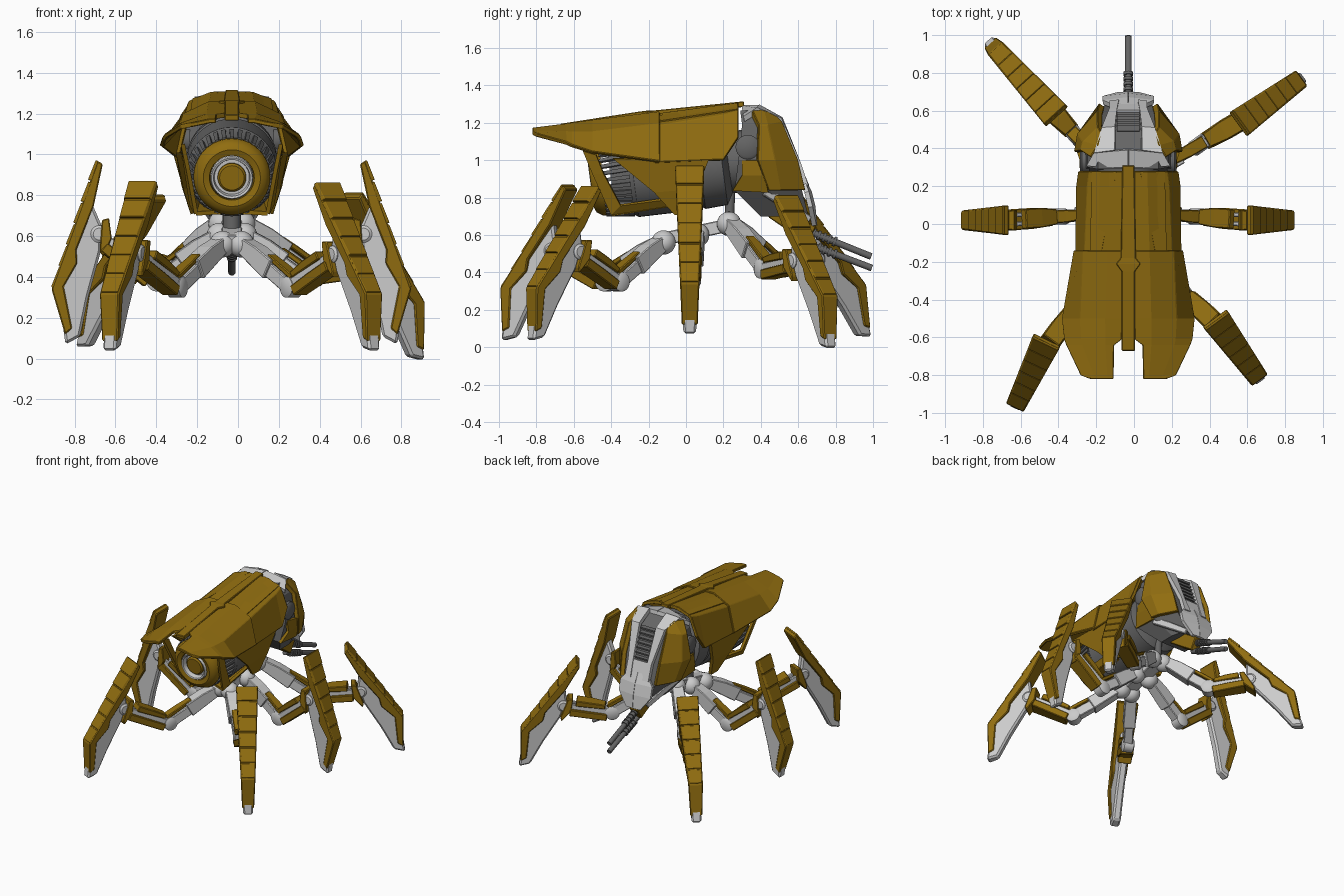
import bpy
import bmesh
from math import sin, cos, pi, radians
from mathutils import Vector as V, Matrix

if "Cube" in bpy.data.objects:
    bpy.data.objects.remove(bpy.data.objects["Cube"])

X0 = -0.03                       # centre line of the body
BODY = Matrix.Translation((X0, 0, 0))


def material(name, rgb):
    m = bpy.data.materials.new(name)
    m.diffuse_color = (*rgb, 1)
    m.use_nodes = True
    m.node_tree.nodes["Principled BSDF"].inputs["Base Color"].default_value = m.diffuse_color
    return m


GOLD = material("gold", (0.28, 0.152, 0.005))
DARK = material("dark_metal", (0.13, 0.13, 0.13))
PALE = None


def mk(name, verts, faces, mat=PALE, M=BODY, thick=0, mirror=False, bevel=0, smooth=False):
    me = bpy.data.meshes.new(name)
    me.from_pydata([tuple(v) for v in verts], [], faces)
    bm = bmesh.new()
    bm.from_mesh(me)
    bmesh.ops.recalc_face_normals(bm, faces=bm.faces)
    bm.to_mesh(me)
    bm.free()
    if mat:
        me.materials.append(mat)
    o = bpy.data.objects.new(name, me)
    bpy.context.collection.objects.link(o)
    o.matrix_world = M
    if thick:
        s = o.modifiers.new("thickness", 'SOLIDIFY')
        s.thickness, s.offset = thick, 0
    if mirror:
        o.modifiers.new("mirror", 'MIRROR')
    if bevel:
        b = o.modifiers.new("bevel", 'BEVEL')
        b.width, b.segments = bevel, 1
    if smooth:
        for other in bpy.context.selected_objects:
            other.select_set(False)
        o.select_set(True)
        bpy.context.view_layer.objects.active = o
        bpy.ops.object.shade_smooth_by_angle(angle=radians(35))
    return o


def slab(name, pts, mat, M, bevel=0.005):
    """Profile of (x, half width, z), symmetric across local y."""
    n = len(pts)
    verts = [(x, -w, z) for x, w, z in pts] + [(x, w, z) for x, w, z in pts]
    faces = [list(range(n)), list(range(n, 2 * n))]
    faces += [(i, (i + 1) % n, n + (i + 1) % n, n + i) for i in range(n)]
    return mk(name, verts, faces, mat, M, bevel=bevel)


def frame(a, b):
    d = (V(b) - V(a)).normalized()
    up = V((0, 0, 1)) if abs(d.z) < 0.98 else V((0, 1, 0))
    side = up.cross(d).normalized()
    m = Matrix((d, side, d.cross(side))).transposed().to_4x4()
    m.translation = a
    return m, (V(b) - V(a)).length


def beam(name, a, b, w, h, w2, h2, mat=PALE, lift=0, start=0, M=Matrix()):
    F, L = frame(a, b)
    s = start * L
    pts = [(s, w, lift - h), (s, w, lift + h), ((s + L) / 2, max(w, w2), lift + max(h, h2)),
           (L, w2, lift + h2), (L, w2, lift - h2)]
    return slab(name, pts, mat, M @ F)


def lathe(name, prof, a, b, mat=PALE, n=32, M=Matrix()):
    """Profile of (distance along axis, radius)."""
    F, _ = frame(a, b)
    verts = [(h, r * cos(2 * pi * k / n), r * sin(2 * pi * k / n)) for h, r in prof for k in range(n)]
    faces = [(i * n + k, i * n + (k + 1) % n, (i + 1) * n + (k + 1) % n, (i + 1) * n + k)
             for i in range(len(prof) - 1) for k in range(n)]
    faces += [list(range(n)), list(range(len(verts) - n, len(verts)))]
    return mk(name, verts, faces, mat, M @ F, smooth=True)


def ball(name, c, r):
    prof = [(-r * cos(pi * i / 12), max(r * sin(pi * i / 12), 0.001)) for i in range(13)]
    return lathe(name, prof, c, V(c) + V((0, 0, 1)), n=24)


def sheet(name, rows, mat, thick=0.02, mirror=True, bevel=0.0):
    m = len(rows[0])
    faces = [(i * m + j, i * m + j + 1, (i + 1) * m + j + 1, (i + 1) * m + j)
             for i in range(len(rows) - 1) for j in range(m - 1)]
    return mk(name, [p for r in rows for p in r], faces, mat, thick=thick, mirror=mirror, bevel=bevel)


# Back armour: front and tail shells, centre spine
def shell(name, secs, thick):
    rows = [[(x, y, z) for x, z in ((a, tz), (tw, tz), (sw, sz), (bw, bz))]
            for y, a, tw, tz, sw, sz, bw, bz in secs]
    sheet(name, rows, GOLD, thick, bevel=0.004)


shell("front_shell", [(0.28, .03, .10, 1.295, .20, 1.255, .255, 1.12), (0.20, .03, .10, 1.285, .21, 1.235, .265, 1.0),
                      (-.17, .03, .11, 1.235, .225, 1.175, .27, .985)], 0.025)
shell("tail_shell", [(-.14, .03, .11, 1.25, .235, 1.19, .28, .99), (-.5, .03, .12, 1.205, .25, 1.145, .345, 1.04),
                     (-.61, .035, .12, 1.19, .245, 1.145, .335, 1.075), (-.64, .075, .12, 1.185, .24, 1.145, .325, 1.09),
                     (-.80, .078, .11, 1.165, .18, 1.15, .25, 1.135), (-.82, .078, .11, 1.163, .17, 1.15, .2, 1.145)], 0.022)
sheet("spine", [[(0, y, z), (w, y, z)] for y, w, z in
                ((.31, .032, 1.30), (-.18, .04, 1.25), (-.21, .065, 1.25), (-.25, .035, 1.245), (-.67, .035, 1.18))],
      GOLD, 0.03, bevel=0.004)
sheet("shell_ridge", [[(.06, .28, 1.30), (.19, .28, 1.265)], [(.14, -.15, 1.23), (.20, -.15, 1.20)]], GOLD, 0.02)

# Side and keel panels
sheet("side_panel", [[(.262, -.39, 1.01), (.262, .12, 1.0)], [(.225, -.17, .83), (.235, .06, .85)],
                     [(.19, -.06, .71), (.19, .02, .71)]], GOLD, 0.025)
sheet("keel_panel", [[(.24, -.55, 1.05), (.24, -.48, 1.03)], [(.215, -.5, .93), (.225, -.44, .93)],
                     [(.175, -.40, .71), (.2, -.35, .76)], [(.16, -.06, .765), (.19, -.06, .80)]], GOLD, 0.02)
sheet("belly_plate", [[(.0, -.34, .72), (.175, -.40, .71)], [(.0, -.06, .76), (.17, -.06, .765)]], GOLD, 0.02)

# Engine drum with ribbed nozzle
A, B = (0, -.5, .885), (0, .24, .985)
lathe("drum", [(.10, .15), (.10, .185), (.2, .205), (.22, .22), (.5, .225), (.52, .21), (.56, .21), (.58, .225),
               (.7, .22), (.74, .15)], A, B, DARK, 40, BODY)
lathe("nozzle_ring", [(.06, .105), (.0, .11), (-.01, .14), (.0, .165), (.035, .188), (.06, .188), (.06, .1)],
      A, B, GOLD, 40, BODY)
lathe("nozzle_lip", [(.03, .085), (-.008, .09), (-.012, .1), (.0, .105), (.04, .105)], A, B, PALE, 40, BODY)
lathe("nozzle_core", [(.0, .06), (.01, .07), (.06, .07)], A, B, GOLD, 32, BODY)
F, _ = frame(A, B)
for k in range(32):
    R = BODY @ F @ Matrix.Rotation(2 * pi * k / 32, 4, 'X')
    slab("nozzle_rib", [(.05, .009, .18), (.05, .009, .195), (.2, .011, .215), (.2, .011, .19)], DARK, R, 0)

# Head: core, cheeks, face plate, vent, chin
secs = [(1.265, .29, .34, .39, .16, .10), (1.19, .30, .40, .495, .215, .15), (1.0, .28, .42, .57, .245, .16),
        (.84, .26, .45, .62, .21, .14), (.70, .40, .52, .655, .11, .08)]
verts, faces = [], []
for z, yb, ym, yf, w, f in secs:
    verts += [(x, y, z) for x, y in ((-w, yb), (-w, ym), (-f, yf), (f, yf), (w, ym), (w, yb))]
for i in range(4):
    faces += [(i * 6 + k, i * 6 + (k + 1) % 6, i * 6 + 6 + (k + 1) % 6, i * 6 + 6 + k) for k in range(6)]
mk("head_core", verts, faces + [range(6), range(24, 30)], DARK)
sheet("cheek", [[(.19, .35, 1.255), (.24, .385, 1.18), (.27, .38, 1.0), (.225, .44, .84)],
                [(.15, .41, 1.26), (.23, .43, 1.18), (.255, .47, 1.0), (.21, .5, .84)],
                [(.13, .47, 1.23), (.15, .505, 1.2), (.15, .59, 1.0), (.14, .63, .84)]], GOLD, 0.035, bevel=0.004)
sheet("temple", [[(.235, .30, 1.0), (.25, .30, .92), (.215, .25, .84)],
                 [(.265, .39, 1.0), (.245, .42, .92), (.22, .44, .83)]], GOLD, 0.02)
sheet("face_side", [[(.07, .385, 1.285), (.18, .37, 1.27)], [(.07, .505, 1.22), (.14, .50, 1.215)],
                    [(.06, .595, .98), (.10, .60, .98)], [(.05, .645, .86), (.10, .64, .86)]], PALE, 0.03)
sheet("face_crown", [[(0, .30, 1.28), (.22, .31, 1.22)], [(0, .395, 1.28), (.18, .38, 1.265)]], PALE, 0.03)
sheet("face_lower", [[(0, .59, .98), (.07, .59, .98)], [(0, .635, .86), (.06, .635, .86)]], PALE, 0.03)
for i in range(7):
    t = i / 6
    sheet("vent_slat", [[(0, .49 + .08 * t, 1.2 - .2 * t), (.06, .49 + .08 * t, 1.2 - .2 * t)],
                        [(0, .52 + .07 * t, 1.195 - .2 * t), (.06, .52 + .07 * t, 1.195 - .2 * t)]], DARK, 0.014)
sheet("chin_plate", [[(0, .625, .90), (.075, .62, .90)], [(0, .66, .83), (.135, .645, .83)],
                     [(0, .68, .75), (.135, .665, .75)], [(0, .69, .65), (.06, .685, .65)]], PALE, 0.025)
for s in (-1, 1):
    beam("jaw_strut", (s * .19, .42, .835), (s * .09, .66, .68), .02, .025, .012, .02, PALE, M=BODY)
    lathe("head_pivot", [(-.02, .065), (.02, .065), (.03, .05)], (s * .225, .33, 1.07), (s * .3, .33, 1.07), DARK, 24, BODY)
lathe("neck", [(0, .16), (.16, .17)], (0, .18, .98), (0, .36, 1.0), DARK, 24, BODY)

# Twin gun under the chin
beam("gun_mount", (0, .46, .73), (0, .67, .60), .06, .04, .035, .05, GOLD, M=BODY)
for z1, z2 in ((.635, .485), (.565, .425)):
    a, b = (0, .62, z1), (0, .99, z2)
    lathe("gun_barrel", [(0, .018), (.4, .018)], a, b, DARK, 16, BODY)
    for k in range(5):
        h = .06 + .03 * k
        lathe("gun_ring", [(h, .016), (h, .026), (h + .016, .026), (h + .016, .016)], a, b, DARK, 16, BODY)

# Chassis under the drum
beam("hub_beam", (0, -.16, .57), (0, .26, .66), .05, .035, .05, .035, PALE, M=BODY)
lathe("hub_post", [(0, .045), (.2, .045)], (0, .03, .59), (0, .03, .8), DARK, 20, BODY)
lathe("front_post", [(0, .025), (.2, .025)], (0, .23, .66), (0, .24, .86), DARK, 16, BODY)


# Legs: hip ball, thigh, elbow, forearm, knee, shin and shingled plate
def leg(tag, bend, direction, tilt, hip, elbow_z):
    u = V((*direction, 0)).normalized()
    up, t = V((0, 0, 1)), radians(tilt)
    ax, az = u * cos(t) + up * sin(t), up * cos(t) - u * sin(t)
    side = up.cross(u)
    M = Matrix((ax, side, az)).transposed().to_4x4()
    M.translation = bend
    slab(tag + "_shin", [(-.03, .03, .48), (-.03, .042, 0), (-.15, .035, -.235), (-.205, .03, -.175),
                         (-.18, .03, .02), (-.165, .03, .25), (-.13, .03, .37)], PALE, M, 0.012)
    slab(tag + "_plate", [(-.005, .078, .667), (.004, .052, 0), (-.132, .043, -.19), (-.155, .04, -.15),
                          (-.05, .048, .03), (-.075, .055, .16), (-.05, .06, .22), (-.06, .07, .45), (-.035, .078, .66)],
         GOLD, M, 0.006)
    for i in range(6):           # shingles down the outer face
        z1, z2 = .667 - .111 * i, .667 - .111 * (i + 1) + .008
        w1, w2 = .05 + .044 * z1, .05 + .044 * z2
        slab(tag + "_shingle", [(-.01, w1, z1), (.004, w1 - .008, z1), (.009, w2 - .008, z2), (-.01, w2, z2)], GOLD, M, 0.002)
    knee = M @ V((-.13, 0, .33))
    hip = V((hip[0] + X0, *hip[1:]))
    elbow = hip.lerp(knee, .52)
    elbow.z = elbow_z
    ball(tag + "_hip", hip, .065)
    for n, c, r, w in (("_elbow", elbow, .052, .042), ("_knee", knee, .042, .045)):
        lathe(tag + n, [(-w, r * .7), (-w * .8, r), (w * .8, r), (w, r * .7)], c, c + side, PALE, 20)
    # stepped thigh: thick near the hip, thinner fork near the elbow
    beam(tag + "_thigh_upper", hip, hip.lerp(elbow, .62), .04, .035, .045, .052, PALE, .008)
    beam(tag + "_thigh_lower", hip, elbow, .03, .035, .034, .036, PALE, 0, .5)
    beam(tag + "_thigh_cover", hip, elbow, .026, .012, .034, .014, GOLD, .056, .5)
    for s in (-1, 1):
        o = side * s * .024
        beam(tag + "_forearm_rod", elbow + o, knee + o, .013, .026, .012, .024, PALE)
    # forearm guards below and above, knee guard
    beam(tag + "_forearm_cover", elbow, elbow.lerp(knee, .85), .046, .026, .056, .026, GOLD, -.036, .1)
    beam(tag + "_forearm_top", elbow, elbow.lerp(knee, .75), .04, .016, .052, .022, GOLD, .04, .2)
    slab(tag + "_knee_guard", [(-.12, .05, .40), (-.15, .055, .42), (-.195, .055, .33), (-.185, .05, .23), (-.16, .05, .25)],
         GOLD, M)


leg("front_left_leg", (-.735, .93, .33), (-.67, .74), 45, (-.05, .23, .66), .43)
leg("front_right_leg", (.885, .77, .272), (.81, .59), 36, (.05, .23, .66), .42)
leg("middle_left_leg", (-.91, .02, .34), (-1, 0), 19, (-.06, .06, .60), .38)
leg("middle_right_leg", (.845, .02, .34), (1, 0), 19, (.06, .06, .60), .38)
leg("rear_left_leg", (-.63, -.97, .315), (-.43, -.90), 34, (-.045, -.12, .56), .35)
leg("rear_right_leg", (.665, -.825, .315), (.59, -.81), 35, (.045, -.12, .56), .35)
